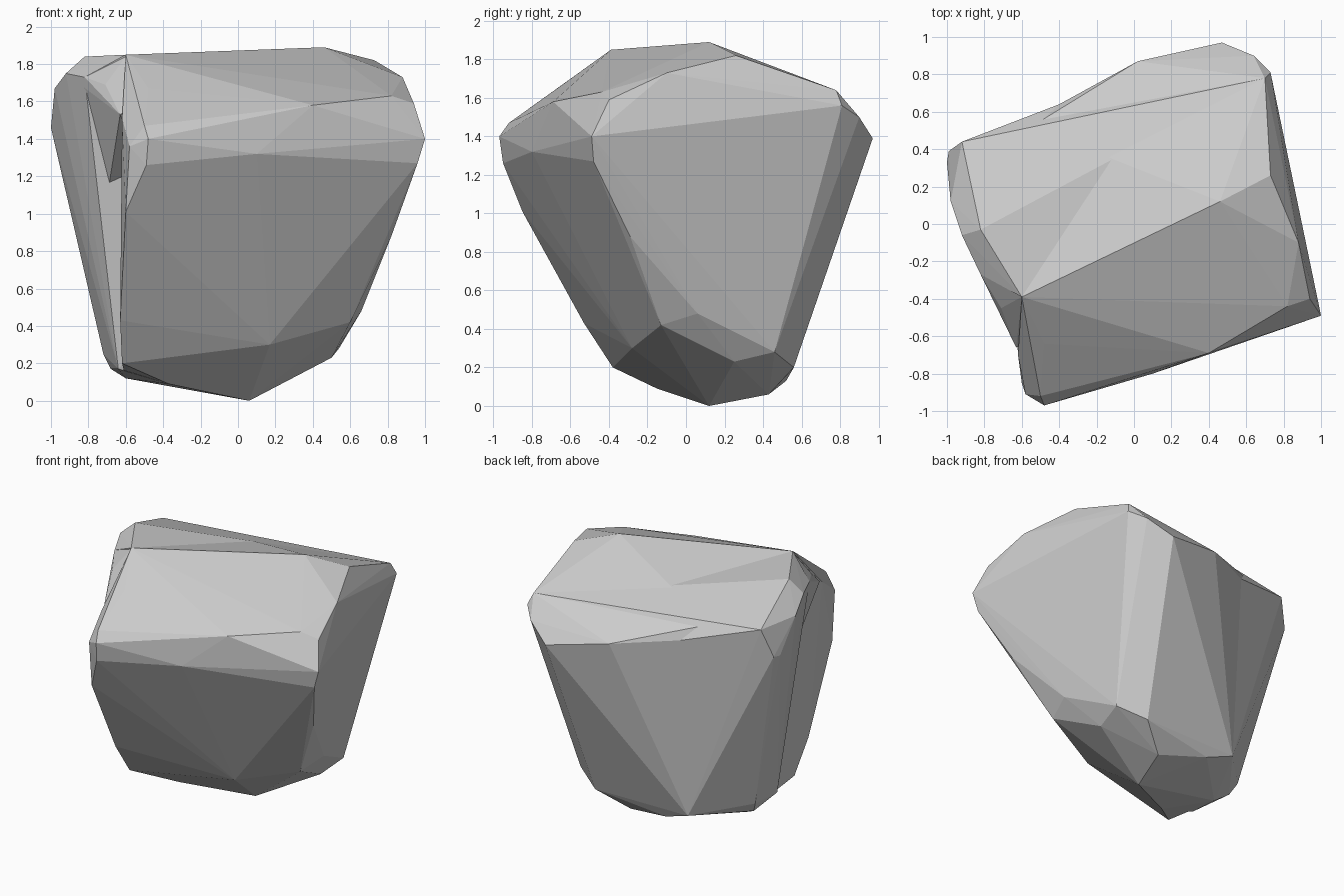
import bpy, bmesh

# Corner points shared by both halves of the boulder
CORE = [
    # ridge end and top slope
    (-.60, -.39, 1.85), (-.55, .52, 1.64), (-.40, .64, 1.53),
    (.70, .78, 1.64), (.73, .81, 1.56),
    # front right shoulder
    (.40, -.69, 1.58), (1.0, -.49, 1.40),
    (.96, -.48, 1.27), (.48, -.66, 1.34), (.82, -.29, .88),
    # right and front foot
    (.60, -.13, .42), (.66, .06, .48), (.17, -.28, .30), (.54, .46, .28), (.50, .25, .23),
    # underside and back foot
    (.06, .12, 0), (.15, .43, .06), (-.37, -.15, .09), (-.20, .52, .13),
    (-.40, .55, .20), (.35, .56, .20), (-.60, .12, .12),
]
# Left flank
FLANK = [
    (-.82, -.03, 1.84), (-.92, -.06, 1.75), (-.82, -.27, 1.73),
    (-.98, .12, 1.67), (-.92, .44, 1.67), (-1.0, .33, 1.46), (-.99, .39, 1.47),
    (-.72, .22, .25), (-.68, .18, .17), (-.64, -.15, .17),
]
# Ridge, front left lobe and back right bulge
LOBE = [
    (.46, .12, 1.89), (.73, .26, 1.82), (.88, -.10, 1.73),
    (.82, -.44, 1.63), (.94, -.40, 1.59),
    (-.48, -.64, 1.67), (-.62, -.70, 1.51), (-.50, -.92, 1.47), (-.48, -.97, 1.40),
    (-.58, -.91, 1.36), (-.49, -.95, 1.26), (.10, -.80, 1.32), (-.60, -.85, 1.01),
    (-.63, -.53, .43), (-.62, -.38, .20),
    (.02, .87, 1.48), (.47, .97, 1.39), (.64, .90, 1.50),
]
# Small bridge across the top of the front left hollow
BRIDGE = [
    (-.91, -.06, 1.74), (-.82, -.27, 1.73), (-.71, -.45, 1.69), (-.63, -.66, 1.53),
    (-.60, -.39, 1.84), (-.50, -.60, 1.62), (-.50, -.30, 1.20), (-.69, -.24, 1.15),
]


def hull(name, points):
    bm = bmesh.new()
    for p in points:
        bm.verts.new(p)
    res = bmesh.ops.convex_hull(bm, input=bm.verts)
    loose = {g for g in res["geom_interior"] + res["geom_unused"]
             if isinstance(g, bmesh.types.BMVert)}
    bmesh.ops.delete(bm, geom=list(loose), context='VERTS')
    bmesh.ops.recalc_face_normals(bm, faces=bm.faces)
    mesh = bpy.data.meshes.new(name)
    bm.to_mesh(mesh)
    bm.free()
    obj = bpy.data.objects.new(name, mesh)
    bpy.context.collection.objects.link(obj)
    return obj


# Boulder: flank half united with the lobe half and the bridge
boulder = hull("boulder", CORE + FLANK)
bpy.context.view_layer.objects.active = boulder
for name, points in (("boulder_lobe", CORE + LOBE), ("boulder_bridge", BRIDGE)):
    part = hull(name, points)
    mod = boulder.modifiers.new(name, 'BOOLEAN')
    mod.operation = 'UNION'
    mod.solver = 'EXACT'
    mod.object = part
    bpy.ops.object.modifier_apply(modifier=mod.name)
    bpy.data.objects.remove(part)
